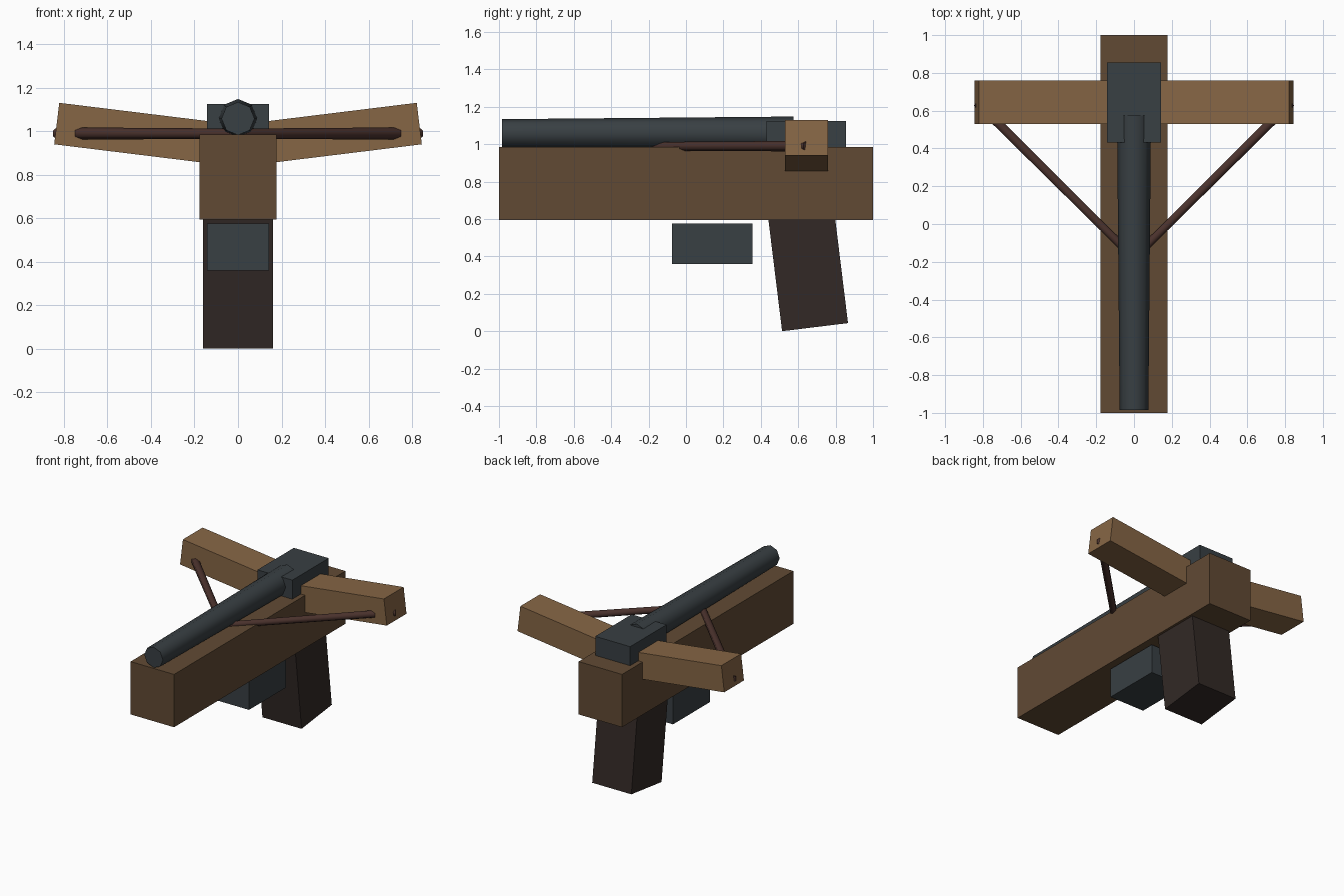
import bpy
from math import radians, cos, sin
from mathutils import Vector

if "Cube" in bpy.data.objects:
    bpy.data.objects.remove(bpy.data.objects["Cube"])


def material(name, rgb):
    m = bpy.data.materials.new(name)
    m.diffuse_color = (*rgb, 1)
    m.use_nodes = True
    m.node_tree.nodes["Principled BSDF"].inputs["Base Color"].default_value = m.diffuse_color
    return m


WOOD = material("stock_wood", (0.12, 0.068, 0.034))
PALE = material("limb_wood", (0.24, 0.133, 0.06))
DARK = material("grip_wood", (0.032, 0.022, 0.019))
METAL = material("dark_metal", (0.04, 0.05, 0.056))
CORD = material("cord", (0.07, 0.032, 0.026))


def box(name, center, size, mat, rot=(0, 0, 0)):
    bpy.ops.mesh.primitive_cube_add(size=1, location=center, rotation=rot)
    ob = bpy.context.object
    ob.name = name
    ob.scale = size
    bpy.ops.object.transform_apply(location=False, rotation=False, scale=True)
    ob.data.materials.append(mat)
    return ob


def rod(name, a, b, r1, r2, sides, mat):
    a, b = Vector(a), Vector(b)
    d = b - a
    bpy.ops.mesh.primitive_cone_add(vertices=sides, radius1=r1, radius2=r2,
                                    depth=d.length, location=(a + b) / 2)
    ob = bpy.context.object
    ob.name = name
    ob.rotation_euler = d.to_track_quat('Z', 'Y').to_euler()
    ob.data.materials.append(mat)
    bpy.ops.object.shade_smooth_by_angle(angle=radians(62))
    return ob


# Main stock
box("stock", (0, 0, 0.79), (0.355, 2.0, 0.39), WOOD)

# Raked grip, its top end sunk into the stock
tilt, length = radians(7), 0.68
box("grip", (0, 0.69 - sin(tilt) * length / 2, 0.022 + cos(tilt) * length / 2),
    (0.32, 0.355, length), DARK, (tilt, 0, 0))

# Metal blocks: trigger housing below, receiver above
box("trigger_housing", (0, 0.14, 0.468), (0.285, 0.43, 0.215), METAL)
box("receiver", (0, 0.643, 1.018), (0.285, 0.425, 0.215), METAL)

# Tapered barrel
rod("barrel", (0, -0.985, 1.058), (0, 0.575, 1.058), 0.076, 0.09, 8, METAL)

# Raised bow limbs and drawn string, one per side
rise, span = radians(7), 0.80
for side, label in ((1, "right"), (-1, "left")):
    tip = Vector((0.833, 0, 1.035))
    mid = tip - Vector((cos(rise), 0, sin(rise))) * span / 2
    box("limb_" + label, (side * mid.x, 0.645, mid.z), (span, 0.23, 0.192),
        PALE, (0, -side * rise, 0))
    rod("string_" + label, (side * 0.832, 0.645, 0.99), (0, -0.18, 0.988),
        0.028, 0.024, 6, CORD)
